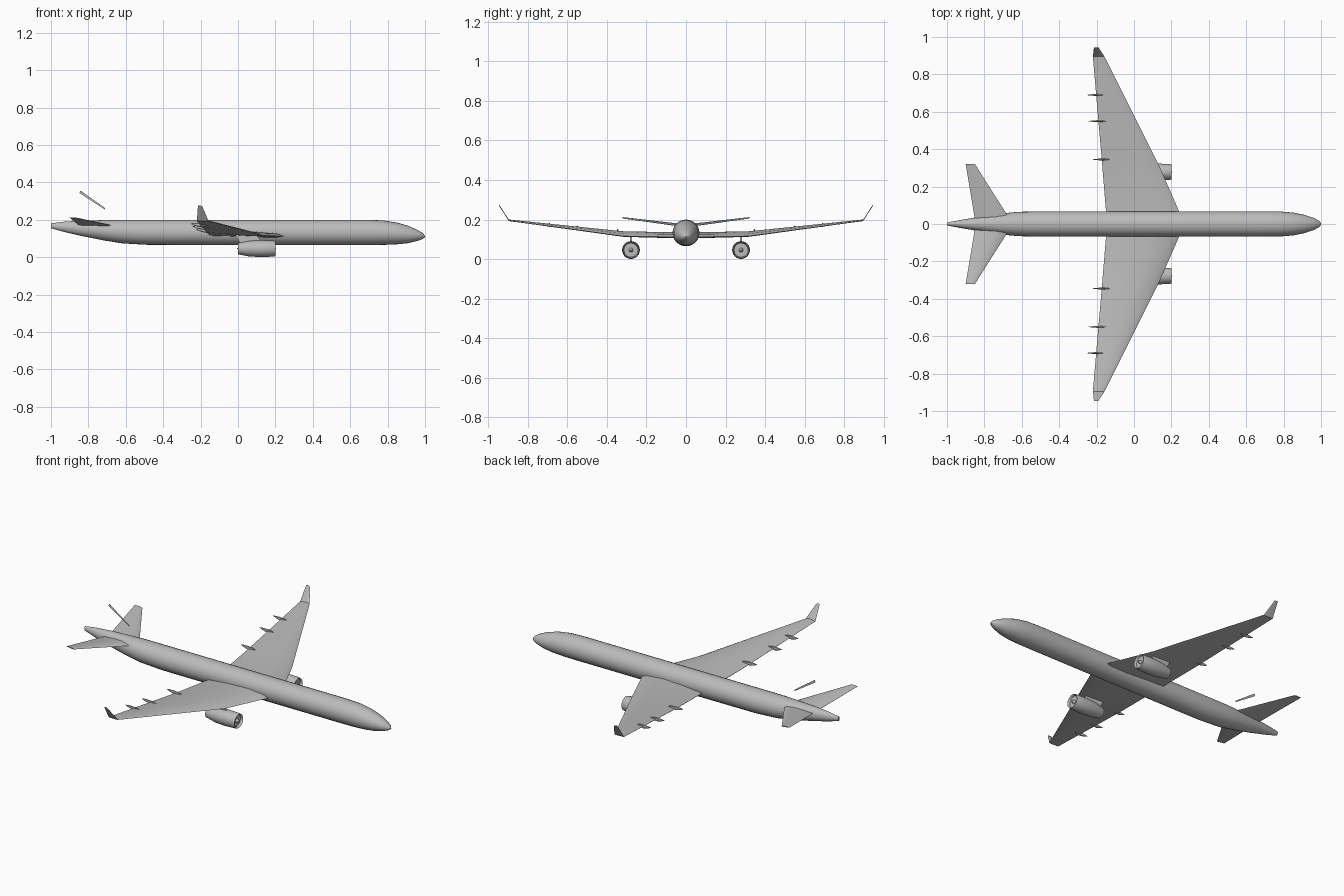
import bpy, bmesh, math
from mathutils import Vector

cube = bpy.data.objects.get("Cube")
if cube:
    bpy.data.objects.remove(cube, do_unlink=True)

grey = bpy.data.materials.new("light grey")
grey.use_nodes = True
grey.diffuse_color = (0.5, 0.5, 0.5, 1)
grey.node_tree.nodes["Principled BSDF"].inputs["Base Color"].default_value = (0.5, 0.5, 0.5, 1)


def loft(name, rings, mirror=False, angle=30):
    """Skin a list of equal-length closed rings and cap both ends."""
    bm = bmesh.new()
    loops = [[bm.verts.new(p) for p in ring] for ring in rings]
    n = len(rings[0])
    for a, b in zip(loops, loops[1:]):
        for i in range(n):
            j = (i + 1) % n
            bm.faces.new((a[i], a[j], b[j], b[i]))
    bm.faces.new(loops[0])
    bm.faces.new(loops[-1])
    bmesh.ops.recalc_face_normals(bm, faces=bm.faces)
    mesh = bpy.data.meshes.new(name)
    bm.to_mesh(mesh)
    bm.free()
    mesh.materials.append(grey)
    obj = bpy.data.objects.new(name, mesh)
    bpy.context.collection.objects.link(obj)
    if mirror:
        mod = obj.modifiers.new("Mirror", "MIRROR")
        mod.use_axis = (False, True, False)
        mod.use_mirror_merge = False
    bpy.ops.object.select_all(action="DESELECT")
    obj.select_set(True)
    bpy.context.view_layer.objects.active = obj
    bpy.ops.object.shade_smooth_by_angle(angle=math.radians(angle))
    return obj


def ellipse(x, y, z, ry, rz, sides):
    """Ring standing across the x axis."""
    return [(x, y + ry * math.cos(t), z + rz * math.sin(t))
            for t in (2 * math.pi * i / sides for i in range(sides))]


def foil(y, lead, trail, z_lead, z_trail, thick):
    """Thin wing section at y; most of the thickness lies on top."""
    def at(f, lift):
        return (lead + (trail - lead) * f, y, z_lead + (z_trail - z_lead) * f + lift * thick)
    return [at(0, 0), at(.08, .45), at(.35, .75), at(.7, .5), at(1, .03),
            at(1, -.03), at(.7, -.1), at(.35, -.25), at(.08, -.2)]


# Fuselage: x, top, bottom, half width
body = [(-1, .181, .155, .008), (-.93, .19, .135, .021), (-.83, .196, .112, .038),
        (-.72, .198, .09, .055), (-.62, .2, .074, .065), (-.48, .2, .066, .068),
        (0, .2, .065, .068), (.7, .2, .065, .068), (.78, .196, .066, .067),
        (.85, .185, .069, .061), (.91, .168, .075, .049), (.96, .146, .087, .033),
        (.988, .129, .098, .018), (1, .115, .107, .005)]
loft("fuselage", [ellipse(x, 0, (t + b) / 2, w, (t - b) / 2, 24) for x, t, b, w in body], angle=40)

# Main wings and upturned tips
tip = foil(.895, -.158, -.22, .194, .194, .008)
loft("wing", [foil(0, .27, -.145, .112, .116, .03),
              foil(.07, .24, -.15, .112, .116, .03),
              foil(.315, .133, -.17, .116, .134, .024), tip], mirror=True)
loft("winglet", [tip, foil(.945, -.19, -.214, .27, .276, .004)], mirror=True)

# Tailplanes
loft("tailplane", [foil(.02, -.66, -.85, .166, .17, .014),
                   foil(.32, -.85, -.9, .206, .211, .006)], mirror=True)

# Floating fin strip on the centre line
mesh = bpy.data.meshes.new("fin_strip")
mesh.from_pydata([(-.848, 0, .343), (-.71, 0, .254), (-.712, 0, .264), (-.842, 0, .356)],
                 [], [(0, 1, 2, 3)])
mesh.materials.append(grey)
bpy.context.collection.objects.link(bpy.data.objects.new("fin_strip", mesh))

# Engines: spinner, fan face, lip, cowling and tail cone in one turned profile
engine = [(.204, .001), (.197, .007), (.186, .011), (.186, .035), (.198, .038), (.2, .04),
          (.19, .043), (.12, .045), (.06, .042), (0, .03), (.002, .026), (.025, .022),
          (.025, .013), (-.005, .002)]
loft("engine", [ellipse(x, .278, .046, r, r, 24) for x, r in engine], mirror=True, angle=35)


def slab(x0, x1, z):
    return [(x0, .272, z), (x1, .272, z), (x1, .284, z), (x0, .284, z)]


# Engine pylons
loft("pylon", [slab(.01, .13, .075), slab(-.015, .1, .122)], mirror=True)

# Flap track fairings: slim spindles across the trailing edge
for number, (y, x, z) in enumerate([(.345, -.175, .142), (.55, -.195, .159), (.69, -.205, .173)]):
    rings = [ellipse(x + .048 * f, y, z + .006 * abs(f) * (f < 0), .005 * r, .011 * r, 8)
             for f, r in [(-1, .1), (-.6, .65), (0, 1), (.6, .7), (1, .1)]]
    loft(f"flap_fairing_{number + 1}", rings, mirror=True)
